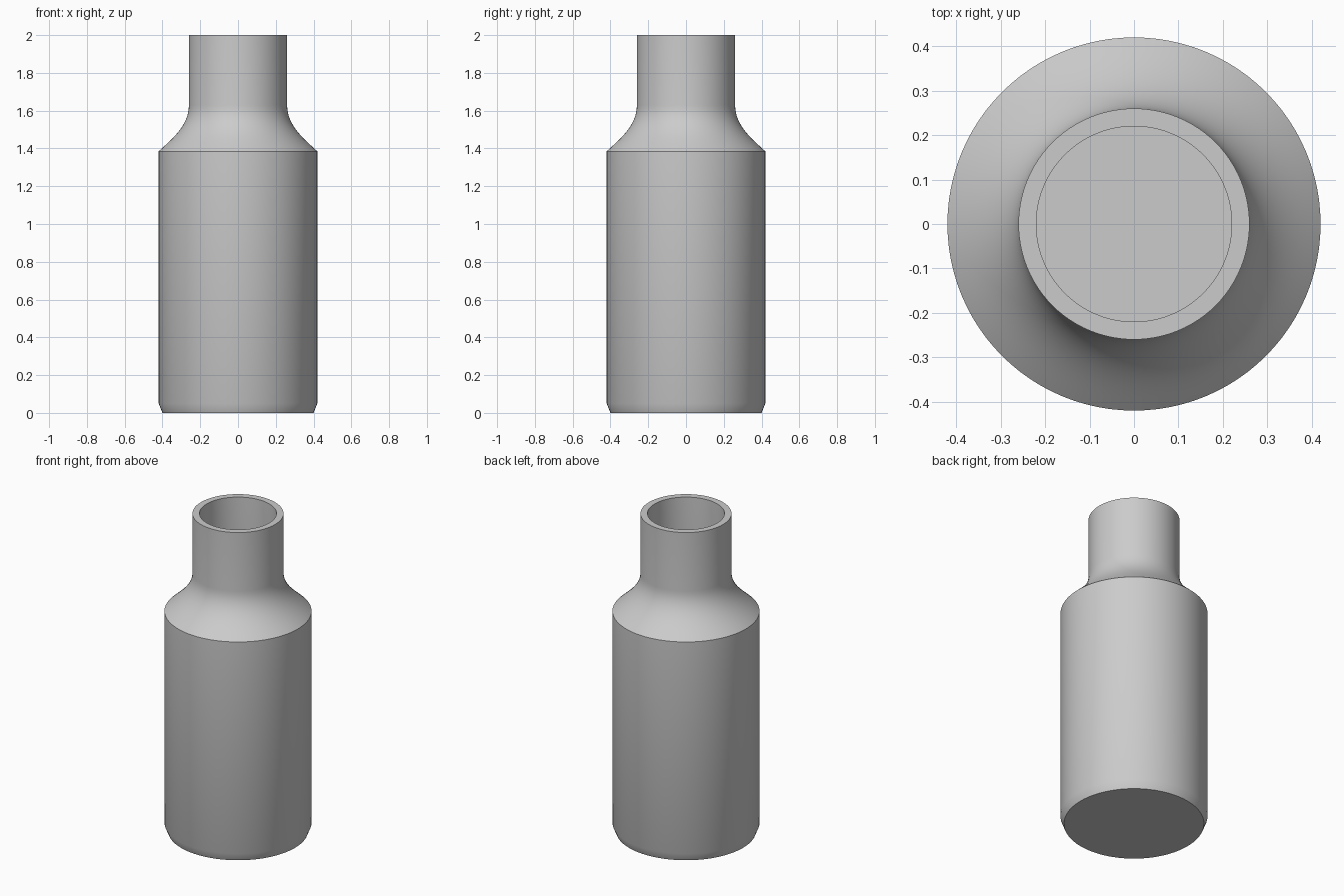
import bpy, bmesh, math
from mathutils import Vector
from mathutils.geometry import interpolate_bezier

cube = bpy.data.objects.get("Cube")
if cube:
    bpy.data.objects.remove(cube)

SEGMENTS = 96
WALL = 0.04

# Plain grey material
grey = bpy.data.materials.new("plain grey")
grey.use_nodes = True
colour = (0.6, 0.6, 0.6, 1)
grey.diffuse_color = colour
grey.node_tree.nodes["Principled BSDF"].inputs["Base Color"].default_value = colour


def shoulder(offset):
    """Concave sweep from the body up to the neck, as (radius, height)."""
    points = [Vector((r - offset, z, 0)) for r, z in
              ((0.42, 1.385), (0.35, 1.45), (0.26, 1.52), (0.26, 1.63))]
    return [(p.x, p.y) for p in interpolate_bezier(*points, 16)]


# Outer wall from the base up, then the inner wall from the rim down
outer = [(0, 0), (0.40, 0), (0.42, 0.05)] + shoulder(0) + [(0.26, 2)]
inner = [(0.26 - WALL, 2)] + shoulder(WALL)[::-1] + [(0.42 - WALL, WALL), (0, WALL)]
profile = outer + inner

# Bottle body, turned around the vertical axis
bm = bmesh.new()
verts = [bm.verts.new((r, 0, z)) for r, z in profile]
edges = [bm.edges.new(pair) for pair in zip(verts, verts[1:])]
bmesh.ops.spin(bm, geom=verts + edges, cent=(0, 0, 0), axis=(0, 0, 1),
               angle=math.tau, steps=SEGMENTS, use_merge=True)
bmesh.ops.remove_doubles(bm, verts=bm.verts, dist=0.0001)
bmesh.ops.recalc_face_normals(bm, faces=bm.faces)
mesh = bpy.data.meshes.new("bottle")
bm.to_mesh(mesh)
bm.free()
mesh.materials.append(grey)

bottle = bpy.data.objects.new("bottle", mesh)
bpy.context.collection.objects.link(bottle)
bpy.context.view_layer.objects.active = bottle
bottle.select_set(True)
bpy.ops.object.shade_smooth_by_angle(angle=math.radians(30))
